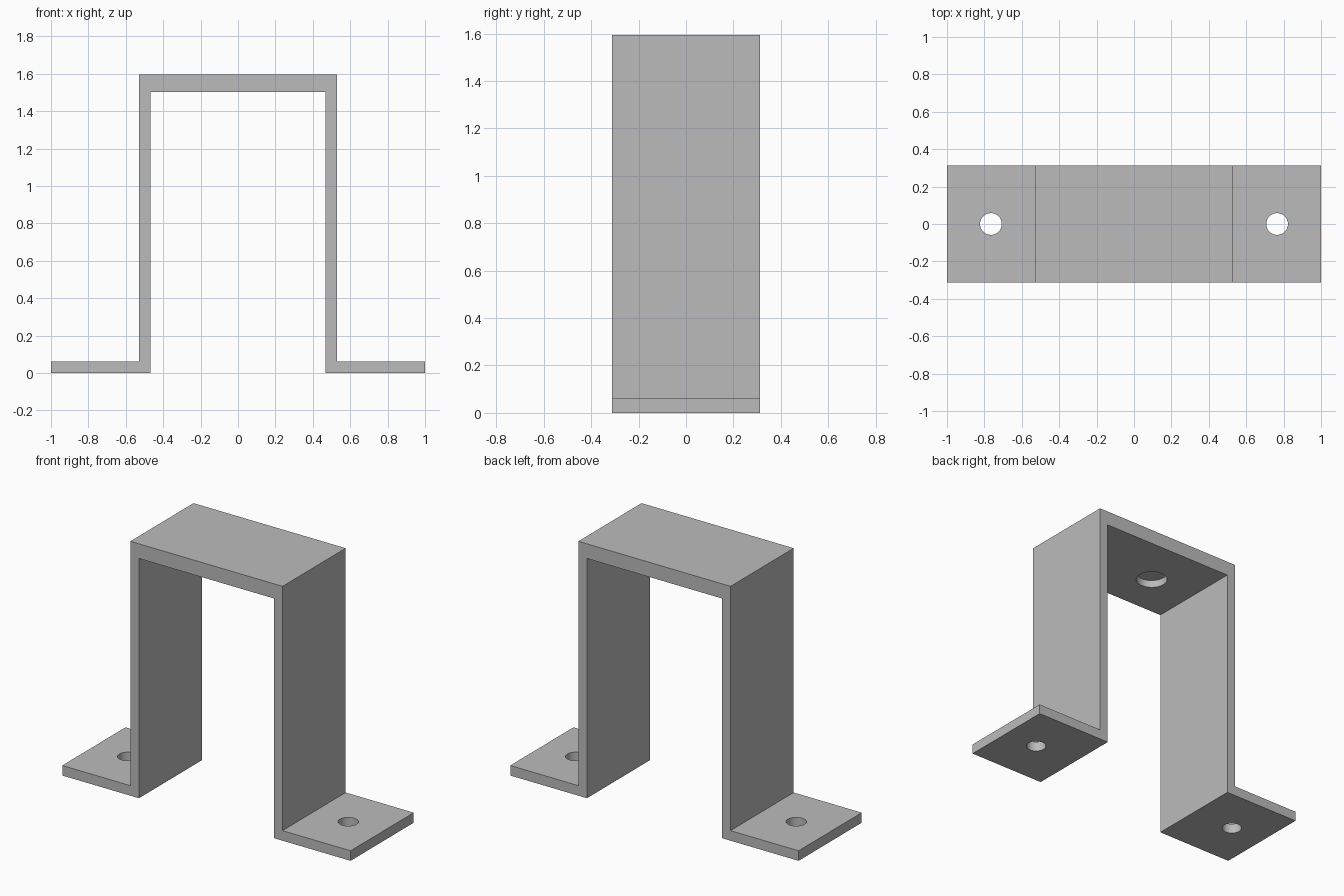
import bpy
import bmesh

cube = bpy.data.objects.get("Cube")
if cube:
    bpy.data.objects.remove(cube, do_unlink=True)

HALF_DEPTH = 0.313
TOP, TOP_UNDER = 1.595, 1.503
OUTER, INNER, FOOT = 0.528, 0.468, 0.063

steel = bpy.data.materials.new("grey steel")
steel.use_nodes = True
GREY = (0.5, 0.5, 0.5, 1)
steel.diffuse_color = GREY
steel.node_tree.nodes["Principled BSDF"].inputs["Base Color"].default_value = GREY


def make_object(name, bm):
    mesh = bpy.data.meshes.new(name)
    bmesh.ops.recalc_face_normals(bm, faces=bm.faces)
    bm.to_mesh(mesh)
    bm.free()
    mesh.materials.append(steel)
    obj = bpy.data.objects.new(name, mesh)
    bpy.context.collection.objects.link(obj)
    return obj


# Bent strap: mirrored half profile pushed through its depth
half = [(INNER, TOP_UNDER), (INNER, 0), (1, 0), (1, FOOT), (OUTER, FOOT), (OUTER, TOP)]
profile = half + [(-x, z) for x, z in reversed(half)]
bm = bmesh.new()
face = bm.faces.new([bm.verts.new((x, -HALF_DEPTH, z)) for x, z in profile])
moved = bmesh.ops.extrude_face_region(bm, geom=[face])["geom"]
bmesh.ops.translate(bm, vec=(0, 2 * HALF_DEPTH, 0),
                    verts=[v for v in moved if isinstance(v, bmesh.types.BMVert)])
bracket = make_object("bracket", bm)


# Drilled holes: one through each foot, one blind pocket under the top
def drill(name, x, y, radius, low, high):
    bm = bmesh.new()
    bmesh.ops.create_cone(bm, cap_ends=True, segments=48, radius1=radius,
                          radius2=radius, depth=high - low)
    bmesh.ops.translate(bm, verts=bm.verts, vec=(x, y, (low + high) / 2))
    cutter = make_object(name, bm)
    cutter.hide_render = True
    cutter.hide_set(True)
    cutter.display_type = 'WIRE'
    cut = bracket.modifiers.new(name, 'BOOLEAN')
    cut.operation = 'DIFFERENCE'
    cut.solver = 'EXACT'
    cut.object = cutter


drill("left_foot_hole_cutter", 0.765, 0, 0.058, -0.1, 0.2)
drill("right_foot_hole_cutter", -0.765, 0, 0.058, -0.1, 0.2)
drill("top_pocket_cutter", -0.155, -0.02, 0.093, 1.4, 1.55)

# Apply the cuts, drop the cutters and smooth the hole walls
bpy.context.view_layer.update()
cut_mesh = bpy.data.meshes.new_from_object(
    bracket.evaluated_get(bpy.context.evaluated_depsgraph_get()))
cutters = [m.object for m in bracket.modifiers]
bracket.modifiers.clear()
bracket.data = cut_mesh
for cutter in cutters:
    bpy.data.objects.remove(cutter, do_unlink=True)
bpy.ops.object.select_all(action='DESELECT')
bracket.select_set(True)
bpy.context.view_layer.objects.active = bracket
bpy.ops.object.shade_smooth_by_angle()
